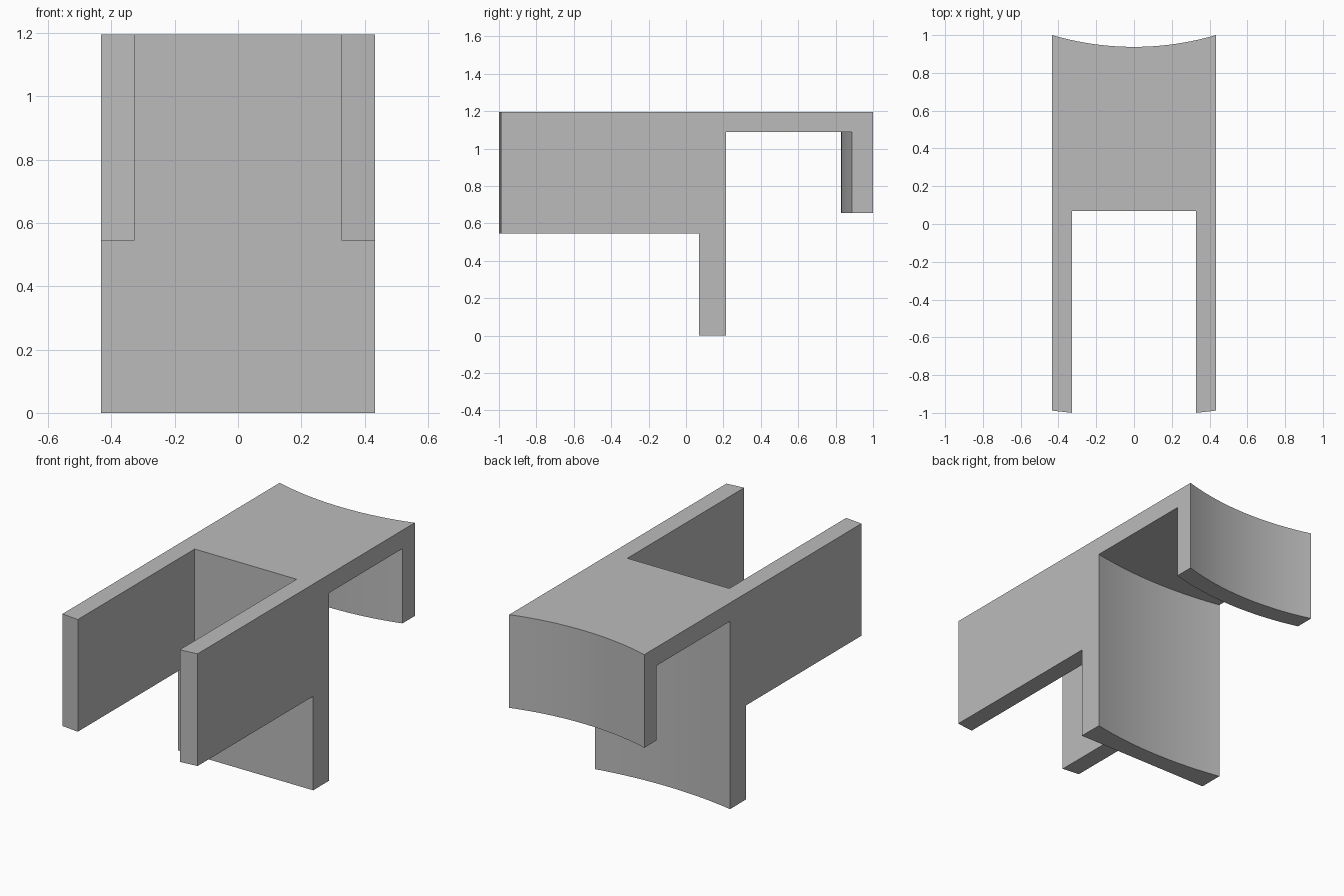
import bpy, bmesh
from math import sqrt

old = bpy.data.objects.get("Cube")
if old:
    bpy.data.objects.remove(old)

HALF_W = 0.433      # half width of the whole piece
ARM_IN = 0.327      # inner side of the arms
AXIS_Y = 2.475      # shared axis of all curved faces
PLATE_Y = 0.07      # flat front of the upright plate
TOP = 1.195
ARM_Z = 0.545

grey = bpy.data.materials.new("plain grey")
grey.use_nodes = True
colour = (0.5, 0.5, 0.5, 1)
grey.diffuse_color = colour
grey.node_tree.nodes["Principled BSDF"].inputs["Base Color"].default_value = colour


def bend(y, x):
    """Y on the concentric arc that meets the outer side at y."""
    return AXIS_Y - sqrt((AXIS_Y - y) ** 2 + HALF_W ** 2 - x ** 2)


def loft(name, profile, x0, x1, steps):
    """Sweep a side profile of (y, z, curved) points across x."""
    bm = bmesh.new()
    rings = []
    for i in range(steps + 1):
        x = x0 + (x1 - x0) * i / steps
        rings.append([bm.verts.new((x, bend(y, x) if curved else y, z))
                      for y, z, curved in profile])
    n = len(profile)
    for a, b in zip(rings, rings[1:]):
        for j in range(n):
            k = (j + 1) % n
            bm.faces.new((a[j], a[k], b[k], b[j]))
    bm.faces.new(rings[0])
    bm.faces.new(rings[-1])
    bmesh.ops.recalc_face_normals(bm, faces=bm.faces)
    mesh = bpy.data.meshes.new(name)
    bm.to_mesh(mesh)
    bm.free()
    mesh.materials.append(grey)
    obj = bpy.data.objects.new(name, mesh)
    bpy.context.collection.objects.link(obj)
    bpy.ops.object.select_all(action='DESELECT')
    obj.select_set(True)
    bpy.context.view_layer.objects.active = obj
    bpy.ops.object.shade_smooth_by_angle()
    return obj


# Upright plate, top slab and hanging rear lip in one profile
loft("hook_body", [
    (PLATE_Y, 0, False), (0.215, 0, True), (0.215, 1.088, True),
    (0.887, 1.088, True), (0.887, 0.655, True), (1.0, 0.655, True),
    (1.0, TOP, True), (PLATE_Y, TOP, False)], -HALF_W, HALF_W, 32)

# Two forward arms with slightly curved front ends
arm = [(-0.988, ARM_Z, True), (PLATE_Y, ARM_Z, False),
       (PLATE_Y, TOP, False), (-0.988, TOP, True)]
for name, side in (("left_arm", 1), ("right_arm", -1)):
    loft(name, arm, side * ARM_IN, side * HALF_W, 4)
